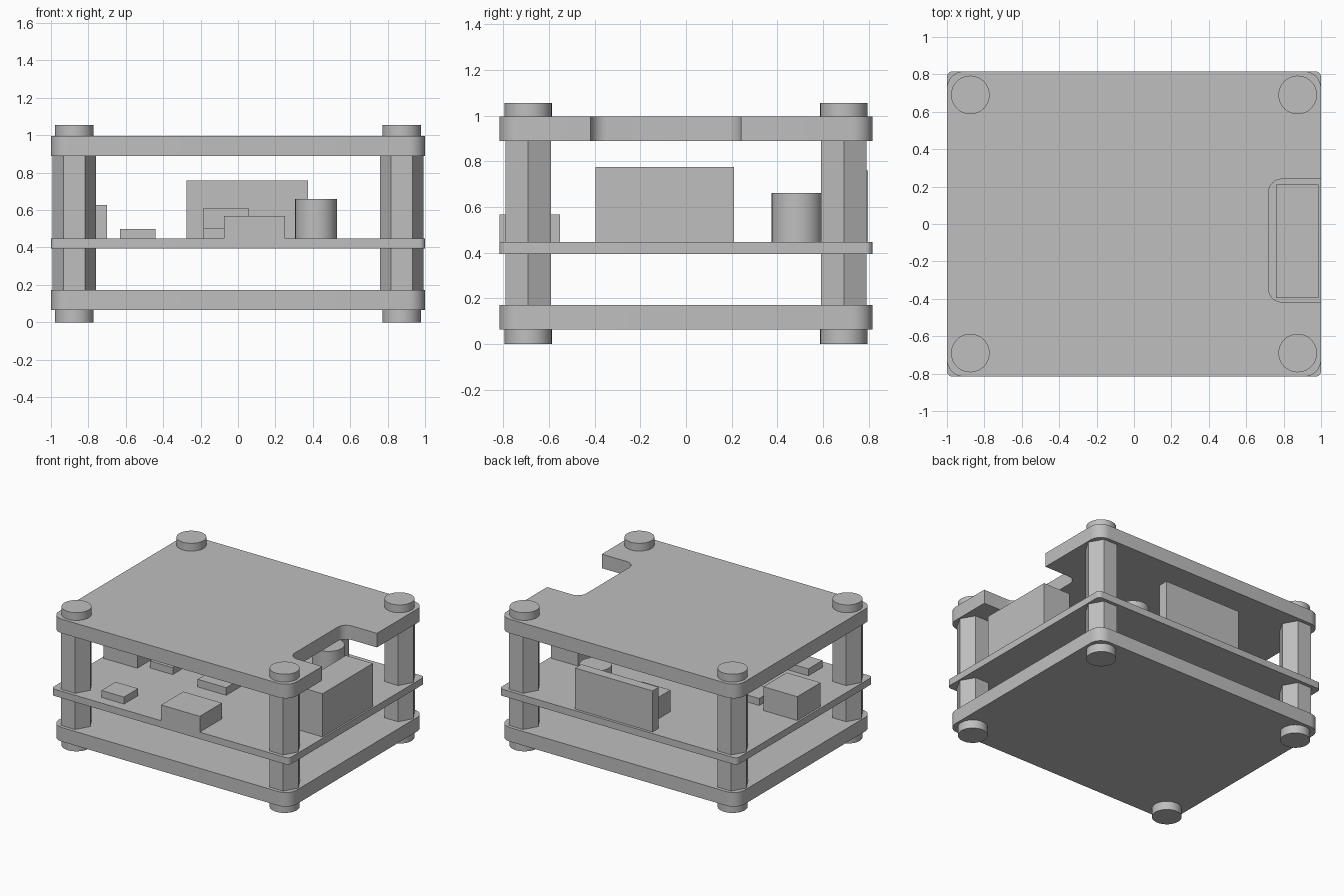
import bpy
import bmesh
from math import cos, sin, pi, radians
from mathutils import Vector

cube = bpy.data.objects.get("Cube")
if cube:
    bpy.data.objects.remove(cube, do_unlink=True)

# Single plain grey for every part
GREY = (0.52, 0.52, 0.52, 1.0)
grey = bpy.data.materials.new("plain grey")
grey.use_nodes = True
grey.diffuse_color = GREY
grey.node_tree.nodes["Principled BSDF"].inputs["Base Color"].default_value = GREY

HALF_X, HALF_Y = 1.0, 0.816
POST_X, POST_Y = 0.875, 0.69
BOARD_TOP = 0.447


def prism(name, outline, z0, z1):
    """Extrude a counter-clockwise outline from z0 to z1."""
    bm = bmesh.new()
    base = bm.faces.new([bm.verts.new((x, y, z0)) for x, y in outline])
    top = bmesh.ops.extrude_face_region(bm, geom=[base])["geom"]
    moved = [v for v in top if isinstance(v, bmesh.types.BMVert)]
    bmesh.ops.translate(bm, verts=moved, vec=(0, 0, z1 - z0))
    if not any(len(e.link_faces) == 2 and base in e.link_faces for e in bm.edges):
        bm.faces.new(list(base.verts))
    bmesh.ops.recalc_face_normals(bm, faces=bm.faces)
    mesh = bpy.data.meshes.new(name)
    bm.to_mesh(mesh)
    bm.free()
    mesh.materials.append(grey)
    obj = bpy.data.objects.new(name, mesh)
    bpy.context.collection.objects.link(obj)
    bpy.ops.object.select_all(action="DESELECT")
    bpy.context.view_layer.objects.active = obj
    obj.select_set(True)
    bpy.ops.object.shade_smooth_by_angle(angle=radians(32))
    return obj


def rounded(corners, steps=8):
    """Round right-angled corners given as (x, y, radius)."""
    points = []
    for i, (x, y, r) in enumerate(corners):
        p = Vector((x, y))
        if r == 0:
            points.append(p)
            continue
        to_prev = (Vector(corners[i - 1][:2]) - p).normalized()
        to_next = (Vector(corners[(i + 1) % len(corners)][:2]) - p).normalized()
        centre = p + r * (to_prev + to_next)
        for k in range(steps + 1):
            a = k / steps * pi / 2
            points.append(centre - r * (to_prev * sin(a) + to_next * cos(a)))
    return points


def plate_corners(r):
    return [(-HALF_X, -HALF_Y, r), (HALF_X, -HALF_Y, r),
            (HALF_X, HALF_Y, r), (-HALF_X, HALF_Y, r)]


def ring(x, y, r, sides):
    return [(x + r * cos(2 * pi * k / sides), y + r * sin(2 * pi * k / sides))
            for k in range(sides)]


def box(name, x0, x1, y0, y1, top):
    prism(name, [(x0, y0), (x1, y0), (x1, y1), (x0, y1)], BOARD_TOP, top)


# Case plates and the circuit board between them
prism("bottom_plate", rounded(plate_corners(0.09)), 0.065, 0.172)
prism("circuit_board", rounded(plate_corners(0.03)), 0.395, BOARD_TOP)

# Top plate with a notch in its +x edge
notch = [(HALF_X, -0.417, 0), (0.72, -0.417, 0.07),
         (0.72, 0.24, 0.07), (HALF_X, 0.24, 0)]
edge = plate_corners(0.09)
prism("top_plate", rounded(edge[:2] + notch + edge[2:]), 0.888, 0.995)

# Hexagonal standoffs and round screw heads at the four corners
for side, sx in (("right", -1), ("left", 1)):
    for end, sy in (("front", -1), ("back", 1)):
        x, y = sx * POST_X, sy * POST_Y
        hexagon, disc = ring(x, y, 0.116, 6), ring(x, y, 0.103, 48)
        tag = f"{end}_{side}"
        prism(f"lower_standoff_{tag}", hexagon, 0.172, 0.395)
        prism(f"upper_standoff_{tag}", hexagon, BOARD_TOP, 0.888)
        prism(f"foot_screw_{tag}", disc, 0.0, 0.065)
        prism(f"top_screw_{tag}", disc, 0.995, 1.054)

# Components on the board
box("side_header", 0.76, 0.987, -0.395, 0.21, 0.775)
box("back_header", -0.275, 0.375, 0.72, 0.795, 0.759)
box("front_socket", -0.075, 0.25, -0.816, -0.55, 0.567)
box("side_socket", -0.985, -0.70, -0.21, 0.07, 0.628)
box("tall_chip", -0.185, 0.055, 0.45, 0.63, 0.61)
box("centre_chip", -0.185, 0.055, -0.22, 0.0, 0.505)
box("front_chip", -0.63, -0.44, -0.74, -0.57, 0.50)
box("middle_chip", -0.63, -0.44, -0.155, 0.02, 0.50)
prism("capacitor", ring(0.418, 0.487, 0.112, 48), BOARD_TOP, 0.66)
